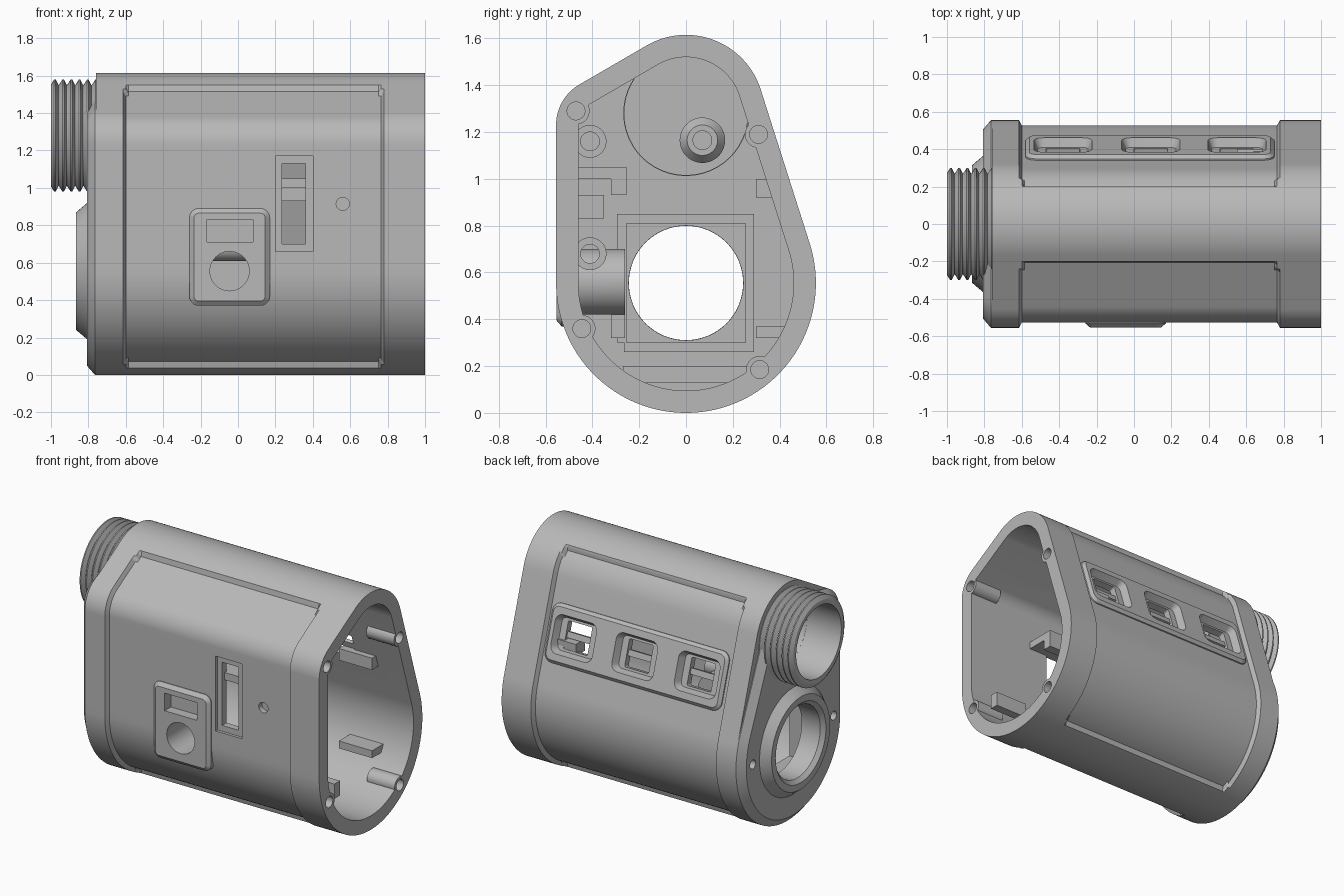
import bpy, bmesh, math
from mathutils import Vector

cube = bpy.data.objects.get("Cube")
if cube:
    bpy.data.objects.remove(cube, do_unlink=True)

grey = bpy.data.materials.new("matte grey")
grey.use_nodes = True
COLOUR = (0.48, 0.48, 0.48, 1)
grey.diffuse_color = COLOUR
grey.node_tree.nodes["Principled BSDF"].inputs["Base Color"].default_value = COLOUR

X, Y, Z = Vector((1, 0, 0)), Vector((0, 1, 0)), Vector((0, 0, 1))


def loft(name, rings, closed=False):
    """Skin equal-length rings; cap the ends or join last to first."""
    bm = bmesh.new()
    vs = [[bm.verts.new(p) for p in ring] for ring in rings]
    n = len(vs[0])
    pairs = list(zip(vs, vs[1:])) + ([(vs[-1], vs[0])] if closed else [])
    for a, b in pairs:
        for i in range(n):
            j = (i + 1) % n
            bm.faces.new((a[i], a[j], b[j], b[i]))
    if not closed:
        bm.faces.new(vs[0])
        bm.faces.new(vs[-1])
    bmesh.ops.recalc_face_normals(bm, faces=bm.faces)
    mesh = bpy.data.meshes.new(name)
    bm.to_mesh(mesh)
    bm.free()
    mesh.materials.append(grey)
    obj = bpy.data.objects.new(name, mesh)
    bpy.context.collection.objects.link(obj)
    return obj


def combine(obj, other, mode="DIFFERENCE", keep=False):
    mod = obj.modifiers.new("combine", "BOOLEAN")
    mod.operation, mod.solver, mod.object = mode, "EXACT", other
    bpy.context.view_layer.objects.active = obj
    bpy.ops.object.modifier_apply(modifier=mod.name)
    if not keep:
        bpy.data.objects.remove(other, do_unlink=True)


def hull(circles, count=180):
    """Outline wrapped around circles: list of (point, normal) in the y-z plane."""
    out = []
    for k in range(count):
        a = math.tau * (k + 0.5) / count
        n = Vector((0, math.cos(a), math.sin(a)))
        y, z, r = max(circles, key=lambda c: c[0] * n.y + c[1] * n.z + c[2])
        out.append((Vector((0, y, z)) + n * r, n))
    return out


def refine(outline, marks, step=0.04):
    """Add points along straight runs and where |y| crosses a mark."""
    out = []
    for (p, n), (q, m) in zip(outline, outline[1:] + outline[:1]):
        parts = max(1, math.ceil((q - p).length / step))
        ts = {i / parts for i in range(parts)}
        for y in marks:
            if (p.y - y) * (q.y - y) < 0:
                ts.add((y - p.y) / (q.y - p.y))
        out += [(p.lerp(q, t), n.lerp(m, t).normalized()) for t in sorted(ts)]
    return out


def ring_at(outline, x, inset=lambda p: 0):
    return [p - n * inset(p) + X * x for p, n in outline]


def circle(origin, u, v, r, n=48):
    return [origin + u * (r * math.cos(math.tau * i / n)) + v * (r * math.sin(math.tau * i / n)) for i in range(n)]


def rod(name, y, z, r, x0, x1):
    return loft(name, [circle(Vector((x, y, z)), Y, Z, r) for x in (x0, x1)])


def turned(name, y, z, profile):
    """Ring turned about a lengthwise axis from (x, radius) points."""
    return loft(name, [circle(Vector((x, y, z)), Y, Z, r, 64) for x, r in profile], True)


def pad(name, origin, u, v, w, h, r, levels):
    """Rounded rectangle lofted through (height, shrink) levels along its normal."""
    normal = u.cross(v)
    rings = []
    for height, shrink in levels:
        ring = []
        a, b = w / 2 - r, h / 2 - r
        for k, (sx, sy) in enumerate(((1, 1), (-1, 1), (-1, -1), (1, -1))):
            for i in range(7):
                t = math.pi / 2 * (k + i / 6)
                rr = r - shrink
                ring.append(origin + normal * height + u * (sx * a + rr * math.cos(t)) + v * (sy * b + rr * math.sin(t)))
        rings.append(ring)
    return loft(name, rings)


def box(name, lo, hi):
    return loft(name, [[Vector((x, y, z)) for y, z in ((lo[1], lo[2]), (hi[1], lo[2]), (hi[1], hi[2]), (lo[1], hi[2]))]
                       for x in (lo[0], hi[0])])


# Housing shell with shallow recessed side panels
LENS_Z, TUBE_Z = 0.555, 1.28
outer = hull([(0, LENS_Z, 0.555), (0, TUBE_Z, 0.335), (-0.355, 1.23, 0.2)])
marks = [s * m for m in (0.2, 0.22, 0.24, 0.26) for s in (1, -1)]
skin = refine(outer, marks)
stations = [(-0.76, 9), (-0.615, 9), (-0.6, 0.24), (-0.585, 0.2),
            (0.75, 0.2), (0.765, 0.24), (0.78, 9), (1, 9)]


def panel_inset(limit):
    return lambda p: 0.028 * min(1, max(0, (abs(p.y) - limit) / 0.02))


housing = loft("housing", [ring_at(skin, x, panel_inset(lim)) for x, lim in stations])
combine(housing, loft("cavity", [ring_at(outer, x, lambda p: 0.095) for x in (-0.7, 1.1)]))

# Button plate, button barrel and raised window strip
plate_o = Vector((-0.045, -0.527, 0.63))
combine(housing, pad("plate", plate_o, X, Z, 0.43, 0.52, 0.05,
                     [(-0.03, 0), (0.005, 0), (0.026, 0.025)]), "UNION")
combine(housing, loft("barrel", [circle(Vector((-0.045, y, 0.56)), X, Z, 0.14) for y in (-0.49, -0.26)]), "UNION")
slope_n = Vector((0, 0.953, 0.303)).normalized()
slope_v = slope_n.cross(X)
strip_o = Vector((0.085, 0.425, 1.05))
if slope_v.z < 0:
    slope_v = -slope_v
slope_u = slope_v.cross(slope_n)
combine(housing, pad("strip", strip_o, slope_u, slope_v, 1.33, 0.38, 0.06,
                     [(-0.05, 0), (-0.02, 0), (-0.002, 0.02)]), "UNION")

# Screw bosses around the open rim
screws = [(-0.47, 1.29), (0.31, 1.19), (-0.445, 0.36), (0.315, 0.185)]
for y, z in screws:
    combine(housing, rod("boss", y, z, 0.058, 0.79, 0.999), "UNION")
for y, z in screws:
    combine(housing, rod("screw_hole", y, z, 0.038, 0.85, 1.1))

# Windows in the strip, each with a cross bar
for i, x in enumerate((-0.38, 0.09, 0.55)):
    o = Vector((x, strip_o.y, strip_o.z))
    combine(housing, pad("pocket", o, slope_u, slope_v, 0.33, 0.27, 0.06, [(-0.05, 0.03), (0.02, 0)]))
    combine(housing, pad("opening", o, slope_u, slope_v, 0.18, 0.18, 0.01, [(-0.2, 0), (0.02, 0)]))
    pad("window_bar_%d" % (i + 1), o, slope_u, slope_v, 0.2, 0.04, 0.005, [(-0.09, 0), (-0.065, 0)])

# Front face cuts: button bore, finger slot, slider slot, pin hole
combine(housing, loft("bore", [circle(Vector((-0.045, y, 0.555)), X, Z, 0.105) for y in (-0.7, -0.3)]))
combine(housing, box("finger_slot", (-0.165, -0.7, 0.71), (0.08, -0.485, 0.83)))
combine(housing, box("slot_frame", (0.2, -0.7, 0.66), (0.4, -0.507, 1.17)))
combine(housing, box("slot", (0.235, -0.7, 0.7), (0.36, -0.4, 1.13)))
combine(housing, loft("pin", [circle(Vector((0.56, y, 0.915)), X, Z, 0.035) for y in (-0.7, -0.49)]))

# Chamfered end cap
cap_line = hull([(0, LENS_Z, 0.555), (0, 1.2, 0.3), (-0.355, 1.23, 0.2)])
end_cap = loft("end_cap", [ring_at(cap_line, -0.758), ring_at(cap_line, -0.765),
                           ring_at(cap_line, -0.808, lambda p: 0.05)])
for y in (-0.435, 0.435):
    combine(end_cap, rod("small_hole", y, 0.56, 0.03, -0.9, -0.77))
for z in (LENS_Z, TUBE_Z):
    cutter = rod("lens_bore", 0, z, 0.245, -1.2, -0.6)
    combine(end_cap, cutter, keep=True)
    combine(housing, cutter)

# Lower lens ring
turned("lens_ring", 0, LENS_Z, [(-0.72, 0.244), (-0.72, 0.3), (-0.8, 0.37), (-0.865, 0.315), (-0.865, 0.27), (-0.84, 0.244)])

# Threaded barrel
pitch, turns = 0.044, 6
thread = [(-0.72, 0.243), (-0.72, 0.27)]
for k in range(turns - 1, -1, -1):
    x = -1 + k * pitch
    thread += [(x + 0.04, 0.27), (x + 0.025, 0.3), (x + 0.017, 0.3), (x, 0.272)]
thread.append((-1, 0.243))
turned("threaded_barrel", 0, TUBE_Z, thread)

# Closed inner tube with a post
turned("inner_tube", 0, TUBE_Z, [(-0.74, 0.242), (-0.74, 0.268), (-0.45, 0.268), (-0.45, 0.242)])
rod("tube_end", 0, TUBE_Z, 0.266, -0.47, -0.44)
turned("post", 0.07, 1.165, [(-0.45, 0.04), (-0.45, 0.097), (-0.38, 0.097), (-0.34, 0.065), (-0.34, 0.04)])

# Square frame around the lens bore
for name, lo, hi in (("top", (-0.295, 0.81), (0.29, 0.85)), ("bottom", (-0.265, 0.26), (0.29, 0.3)),
                     ("front", (-0.295, 0.3), (-0.255, 0.81)), ("back", (0.255, 0.3), (0.29, 0.81))):
    box("lens_frame_" + name, (-0.71, *lo), (-0.6, *hi))

# Inner shelves, brackets and standoffs
box("slider_shelf", (0.12, -0.48, 1.0), (0.5, -0.255, 1.05))
box("shelf_lip", (0.12, -0.32, 0.93), (0.5, -0.255, 1.0))
box("slot_housing", (-0.17, -0.48, 0.83), (0.09, -0.35, 0.93))
box("upper_bracket", (0.55, 0.3, 0.92), (0.8, 0.4, 1.0))
box("lower_bracket", (0.55, 0.3, 0.32), (0.8, 0.43, 0.37))
box("rim_step", (0.7, -0.32, 0.32), (0.95, -0.26, 0.42))
box("floor_rib", (-0.7, -0.27, 0.13), (-0.5, 0.26, 0.2))
for z in (0.68, 1.16):
    turned("standoff", -0.41, z, [(-0.7, 0.04), (-0.7, 0.07), (0.1, 0.07), (0.1, 0.04)])

# Smooth curved surfaces, keep edges crisp
for obj in bpy.context.scene.objects:
    if obj.type == "MESH":
        bpy.ops.object.select_all(action="DESELECT")
        obj.select_set(True)
        bpy.context.view_layer.objects.active = obj
        bpy.ops.object.shade_smooth_by_angle(angle=math.radians(25))
